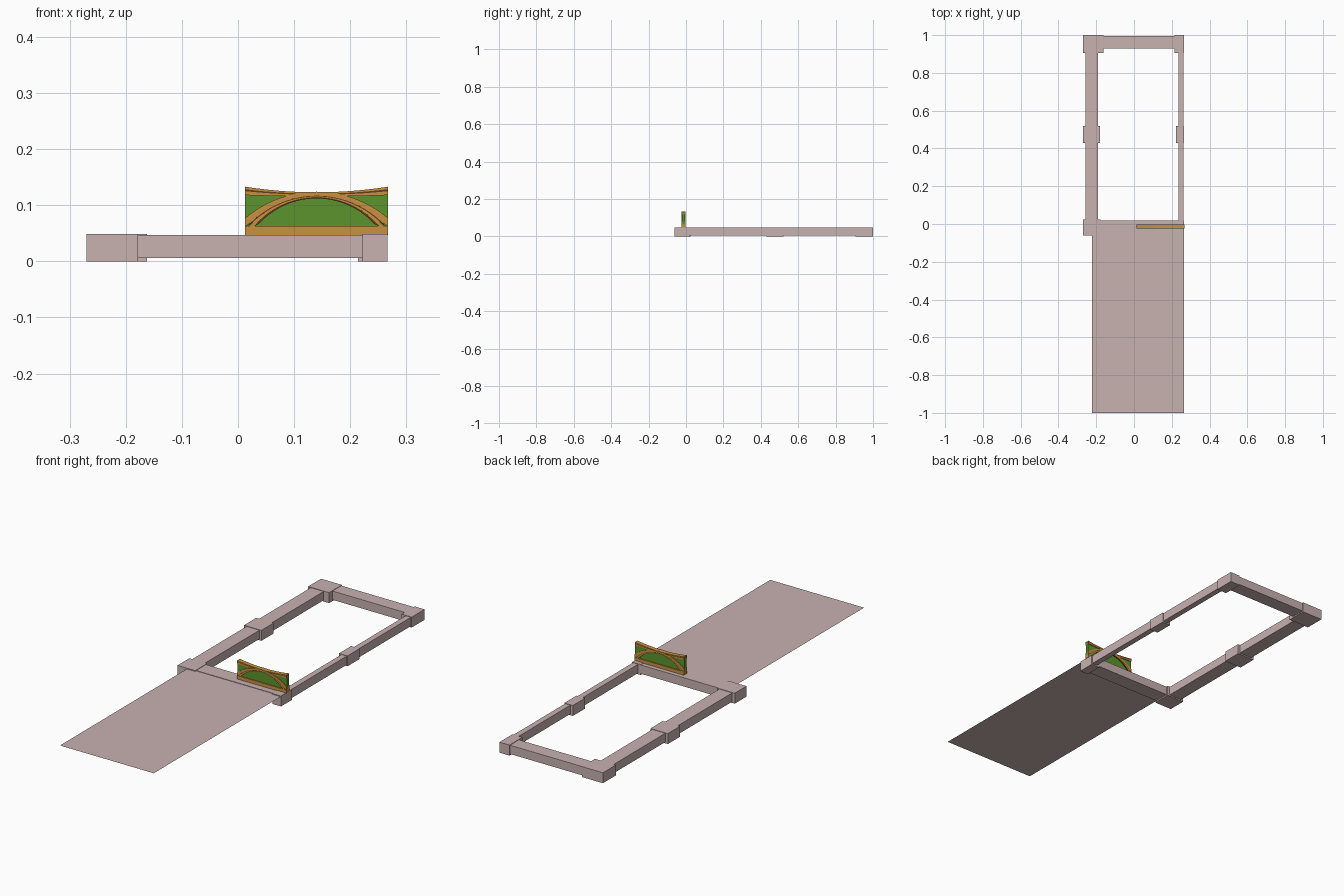
import bpy, bmesh, math

old = bpy.data.objects.get("Cube")
if old:
    bpy.data.objects.remove(old, do_unlink=True)


def material(name, rgb):
    m = bpy.data.materials.new(name)
    m.use_nodes = True
    m.diffuse_color = (*rgb, 1)
    m.node_tree.nodes["Principled BSDF"].inputs["Base Color"].default_value = (*rgb, 1)
    return m


STONE = material("pale stone", (0.58, 0.445, 0.44))
ORANGE = material("ochre trim", (0.58, 0.283, 0.053))
GREEN = material("leaf green", (0.107, 0.296, 0.026))
BROWN = material("dark brown line", (0.127, 0.045, 0.012))


def finish(name, bm, mat):
    bmesh.ops.recalc_face_normals(bm, faces=bm.faces)
    me = bpy.data.meshes.new(name)
    bm.to_mesh(me)
    bm.free()
    me.materials.append(mat)
    ob = bpy.data.objects.new(name, me)
    bpy.context.collection.objects.link(ob)
    return ob


def box(name, x, y, z, mat=STONE):
    bm = bmesh.new()
    bmesh.ops.create_cube(bm, size=1)
    for v in bm.verts:
        for i, (lo, hi) in enumerate((x, y, z)):
            v.co[i] = lo if v.co[i] < 0 else hi
    return finish(name, bm, mat)


# Wall rails
RAIL_Z = (0.006, 0.047)
box("left_rail", (0.235, 0.262), (0, 0.96), RAIL_Z)
box("right_rail", (-0.257, -0.19), (0, 0.96), RAIL_Z)
box("front_rail", (-0.2, 0.25), (-0.055, 0.018), RAIL_Z)
box("back_rail", (-0.2, 0.25), (0.93, 0.996), RAIL_Z)

# Blocks at the corners and the middle of the long rails
BLOCK_Z = (0, 0.049)
FRONT, MIDDLE, BACK = (-0.062, 0.025), (0.43, 0.52), (0.905, 1.0)
box("front_right_block", (-0.27, -0.178), FRONT, BLOCK_Z)
box("middle_right_block", (-0.27, -0.18), MIDDLE, BLOCK_Z)
box("back_right_block", (-0.27, -0.162), BACK, BLOCK_Z)
box("front_left_block", (0.222, 0.266), (-0.062, 0.018), BLOCK_Z)
box("middle_left_block", (0.222, 0.266), MIDDLE, BLOCK_Z)
box("back_left_block", (0.214, 0.266), BACK, BLOCK_Z)

# Thin ground sheet in front of the frame
bm = bmesh.new()
sheet = [(-0.222, -1), (0.264, -1), (0.264, -0.05), (-0.222, -0.05)]
bm.faces.new([bm.verts.new((x, y, 0.045)) for x, y in sheet])
finish("ground_sheet", bm, STONE)

# Arched panel
CX, HALF, CY, BASE = 0.14, 0.1275, -0.0135, 0.062


def arc(apex, half, foot=BASE):
    """Height of a circular arch as a function of distance from its middle."""
    rise = apex - foot
    r = (half * half + rise * rise) / (2 * rise)
    return lambda d: max(BASE, apex - r + math.sqrt(max(0, r * r - d * d)))


def sag(edge, middle):
    """Height of a hanging curve, low in the middle."""
    return lambda d: middle + (edge - middle) * (d / HALF) ** 2


def band(name, upper, lower, half, depth, mat, steps=24):
    """Solid strip between two curves, the same on front and back."""
    bm = bmesh.new()
    rows = []
    for i in range(steps + 1):
        d = half * (2 * i / steps - 1)
        hi, lo = upper(d), lower(d)
        rows.append([bm.verts.new((CX + d, CY + s * depth / 2, z))
                     for s, z in ((-1, lo), (1, lo), (1, hi), (-1, hi))])
    for a, b in zip(rows, rows[1:]):
        for k in range(4):
            n = (k + 1) % 4
            bm.faces.new((a[k], a[n], b[n], b[k]))
    bm.faces.new(rows[0])
    bm.faces.new(rows[-1])
    bmesh.ops.remove_doubles(bm, verts=bm.verts, dist=1e-5)
    return finish(name, bm, mat)


box("panel_base", (CX - HALF, CX + HALF), (CY - 0.0115, CY + 0.0115), (0.047, 0.063), ORANGE)
floor = lambda d: BASE
band("panel_core", sag(0.122, 0.117), floor, HALF, 0.014, GREEN)

# Sagging top rail in three layers
levels = [sag(0.133, 0.123), sag(0.1285, 0.1205), sag(0.125, 0.1185), sag(0.118, 0.1155)]
for name, i, mat in (("top_rail_cap", 0, ORANGE), ("top_rail_line", 1, BROWN),
                     ("top_rail_lower", 2, ORANGE)):
    band(name, levels[i], levels[i + 1], HALF, 0.02, mat)

# Arch with two fine dark lines around the green lunette
arch = [(arc(0.124, HALF, 0.077), HALF), (arc(0.117, 0.124), 0.124),
        (arc(0.1155, 0.121), 0.121), (arc(0.1145, 0.112), 0.112),
        (arc(0.112, 0.107), 0.107)]
for name, i, mat in (("arch_outer", 0, ORANGE), ("arch_outer_line", 1, BROWN),
                     ("arch_inner", 2, ORANGE), ("arch_inner_line", 3, BROWN)):
    band(name, arch[i][0], arch[i + 1][0], arch[i][1], 0.022, mat)
